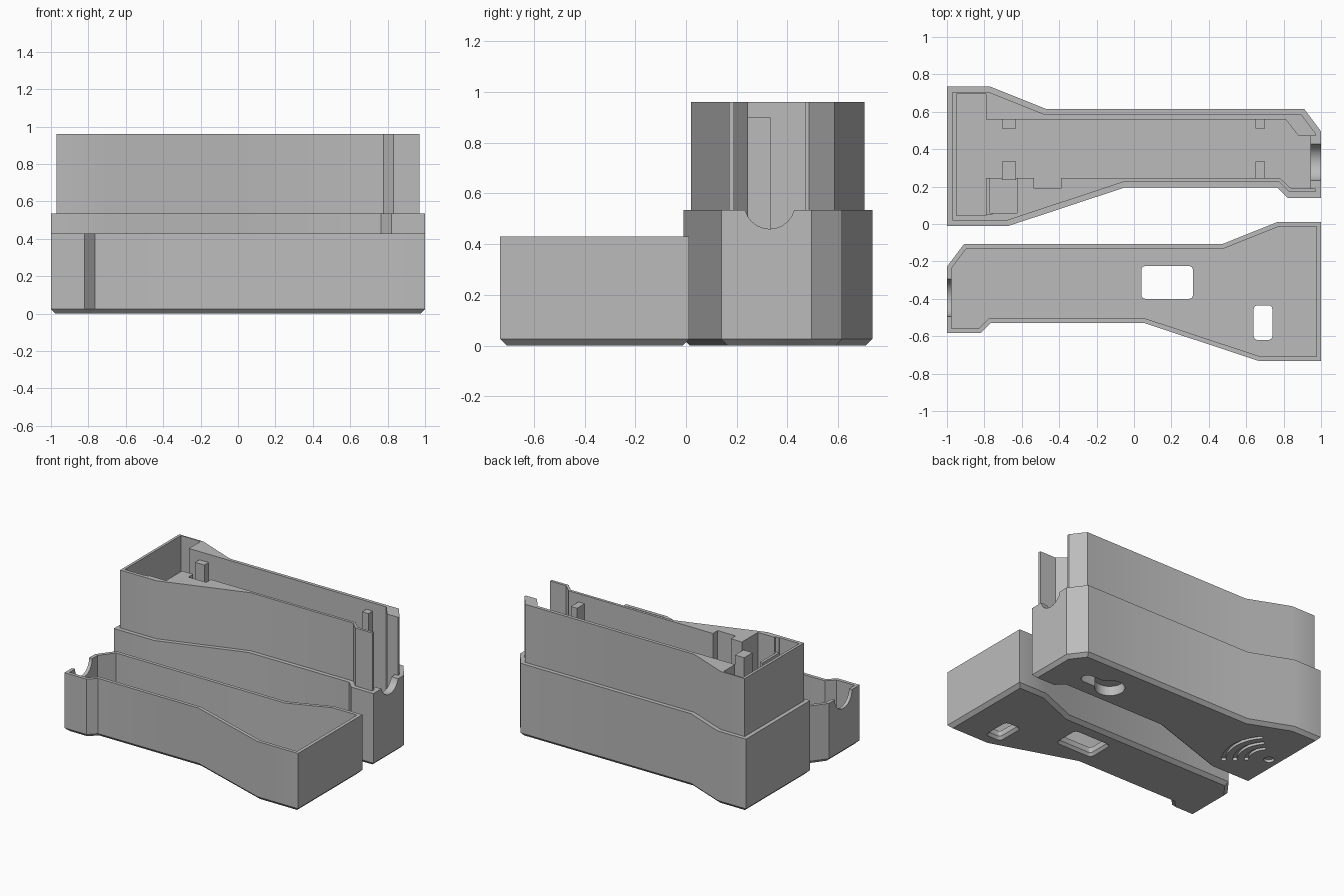
import bpy, bmesh, math
from mathutils import Vector

cube = bpy.data.objects.get("Cube")
if cube:
    bpy.data.objects.remove(cube, do_unlink=True)

grey = bpy.data.materials.new("plain grey")
grey.use_nodes = True
grey.diffuse_color = (0.5, 0.5, 0.5, 1)
grey.node_tree.nodes["Principled BSDF"].inputs["Base Color"].default_value = (0.5, 0.5, 0.5, 1)


def inset(profile, d):
    """Move every side of a counter-clockwise profile inwards by d."""
    pts = [Vector(p) for p in profile]
    out = []
    for i, p in enumerate(pts):
        a = (p - pts[i - 1]).normalized()
        b = (pts[(i + 1) % len(pts)] - p).normalized()
        na, nb = Vector((-a.y, a.x)), Vector((-b.y, b.x))
        out.append(tuple(p + (na + nb) * d / (1 + na.dot(nb))))
    return out


def loft(name, rings):
    """Closed solid through (profile, height) rings."""
    bm = bmesh.new()
    loops = [[bm.verts.new((x, y, z)) for x, y in prof] for prof, z in rings]
    n = len(loops[0])
    for low, high in zip(loops, loops[1:]):
        for i in range(n):
            j = (i + 1) % n
            bm.faces.new((low[i], low[j], high[j], high[i]))
    bm.faces.new(loops[0][::-1])
    bm.faces.new(loops[-1])
    bmesh.ops.recalc_face_normals(bm, faces=bm.faces)
    mesh = bpy.data.meshes.new(name)
    bm.to_mesh(mesh)
    bm.free()
    mesh.materials.append(grey)
    obj = bpy.data.objects.new(name, mesh)
    bpy.context.collection.objects.link(obj)
    return obj


def rect(x0, x1, y0, y1, r=0.0):
    if not r:
        return [(x0, y0), (x1, y0), (x1, y1), (x0, y1)]
    pts = []
    centres = [(x1 - r, y1 - r), (x0 + r, y1 - r), (x0 + r, y0 + r), (x1 - r, y0 + r)]
    for k, (cx, cy) in enumerate(centres):
        pts += arc(cx, cy, r, k * 90, k * 90 + 90, 5)
    return pts


def arc(cx, cy, r, a0, a1, n):
    angles = [math.radians(a0 + (a1 - a0) * i / (n - 1)) for i in range(n)]
    return [(cx + r * math.cos(a), cy + r * math.sin(a)) for a in angles]


def prism(name, profile, z0, z1):
    return loft(name, [(profile, z0), (profile, z1)])


def cut(obj, cutter):
    cutter.hide_render = True
    mod = obj.modifiers.new("cut", 'BOOLEAN')
    mod.object = cutter
    mod.solver = 'EXACT'
    bpy.context.view_layer.objects.active = obj
    bpy.ops.object.modifier_apply(modifier=mod.name)
    bpy.data.objects.remove(cutter, do_unlink=True)


def cable_cutter(x, y, z, r):
    """Rounded trough lying along x."""
    obj = prism("cable_cutter", arc(0, 0, r, 0, 345, 24), -0.1, 0.1)
    obj.rotation_euler.y = math.pi / 2
    obj.location = (x, y, z)
    bpy.context.view_layer.update()
    return obj


def smooth(obj):
    bpy.ops.object.select_all(action='DESELECT')
    obj.select_set(True)
    bpy.context.view_layer.objects.active = obj
    bpy.ops.object.shade_smooth_by_angle(angle=math.radians(30))


# Shared case outline, counter-clockwise
outline = [(-1, -0.01), (-0.67, -0.01), (-0.05, 0.195), (0.765, 0.195),
           (0.82, 0.14), (1, 0.14), (1, 0.495), (0.91, 0.615),
           (-0.47, 0.615), (-0.77, 0.735), (-1, 0.735)]
shift = -0.723
mirrored = [(-x, y + shift) for x, y in reversed(outline)]
edge = 0.025

# Tall case: chamfered base, outer wall, stepped-in lip
lip = inset(outline, 0.03)
case = loft("tall_case", [(inset(outline, edge), 0), (outline, edge),
                          (outline, 0.535), (lip, 0.535), (lip, 0.96)])
cavity = [(-0.95, 0.045), (-0.79, 0.045), (-0.79, 0.245), (-0.535, 0.245),
          (-0.535, 0.19), (-0.39, 0.19), (-0.39, 0.245), (0.78, 0.245),
          (0.84, 0.19), (0.945, 0.19), (0.945, 0.47), (0.88, 0.47),
          (0.81, 0.56), (-0.79, 0.56), (-0.79, 0.695), (-0.95, 0.695)]
cut(case, prism("cavity_cutter", cavity, 0.1, 1.1))
cut(case, prism("corner_pocket_cutter", rect(-0.77, -0.625, 0.06, 0.26), 0.65, 1.1))
cut(case, prism("divider_top_cutter", rect(-0.8, -0.76, 0.05, 0.26), 0.85, 1.1))
cut(case, prism("end_slot_cutter", rect(0.93, 1.1, 0.19, 0.47), 0.535, 1.1))
cut(case, cable_cutter(1.0, 0.33, 0.56, 0.1))

# Keyhole hanger under the tall case
keyhole = arc(0.52, 0.37, 0.1, 27, 333, 24) + arc(0.71, 0.37, 0.045, -90, 90, 10)
cut(case, prism("keyhole_cutter", keyhole, -0.1, 0.07))

# Engraved arcs and dot under the wide end
for r in (0.15, 0.225, 0.3):
    band = arc(-0.9, 0.32, r + 0.014, -42, 42, 16) + arc(-0.9, 0.32, r - 0.014, 42, -42, 16)
    cut(case, prism("arc_cutter", band, -0.1, 0.02))
cut(case, prism("dot_cutter", arc(-0.9, 0.32, 0.035, 0, 345, 24), -0.1, 0.02))
smooth(case)

# Board guide ribs inside the tall case
for side, x0, x1 in (("wide", -0.705, -0.63), ("narrow", 0.65, 0.70)):
    prism(side + "_end_back_rib", rect(x0, x1, 0.51, 0.565), 0.09, 0.9)
    prism(side + "_end_front_rib", rect(x0, x1, 0.235, 0.333), 0.09, 0.9)

# Low cover: the mirrored outline as a thin tray
cover = loft("low_cover", [(inset(mirrored, edge), 0), (mirrored, edge), (mirrored, 0.43)])
cut(cover, prism("cover_cavity_cutter", inset(mirrored, edge), 0.06, 0.6))
cut(cover, cable_cutter(-1.0, -0.395, 0.43, 0.1))

# Windows through the cover floor, flared underneath
for x0, x1, y0, y1 in ((0.04, 0.315, -0.4, -0.225), (0.64, 0.74, -0.62, -0.435)):
    hole = rect(x0, x1, y0, y1, 0.02)
    flare = rect(x0 - 0.015, x1 + 0.015, y0 - 0.015, y1 + 0.015, 0.03)
    cut(cover, loft("window_cutter", [(flare, -0.1), (flare, 0), (hole, 0.02), (hole, 0.2)]))
smooth(cover)
